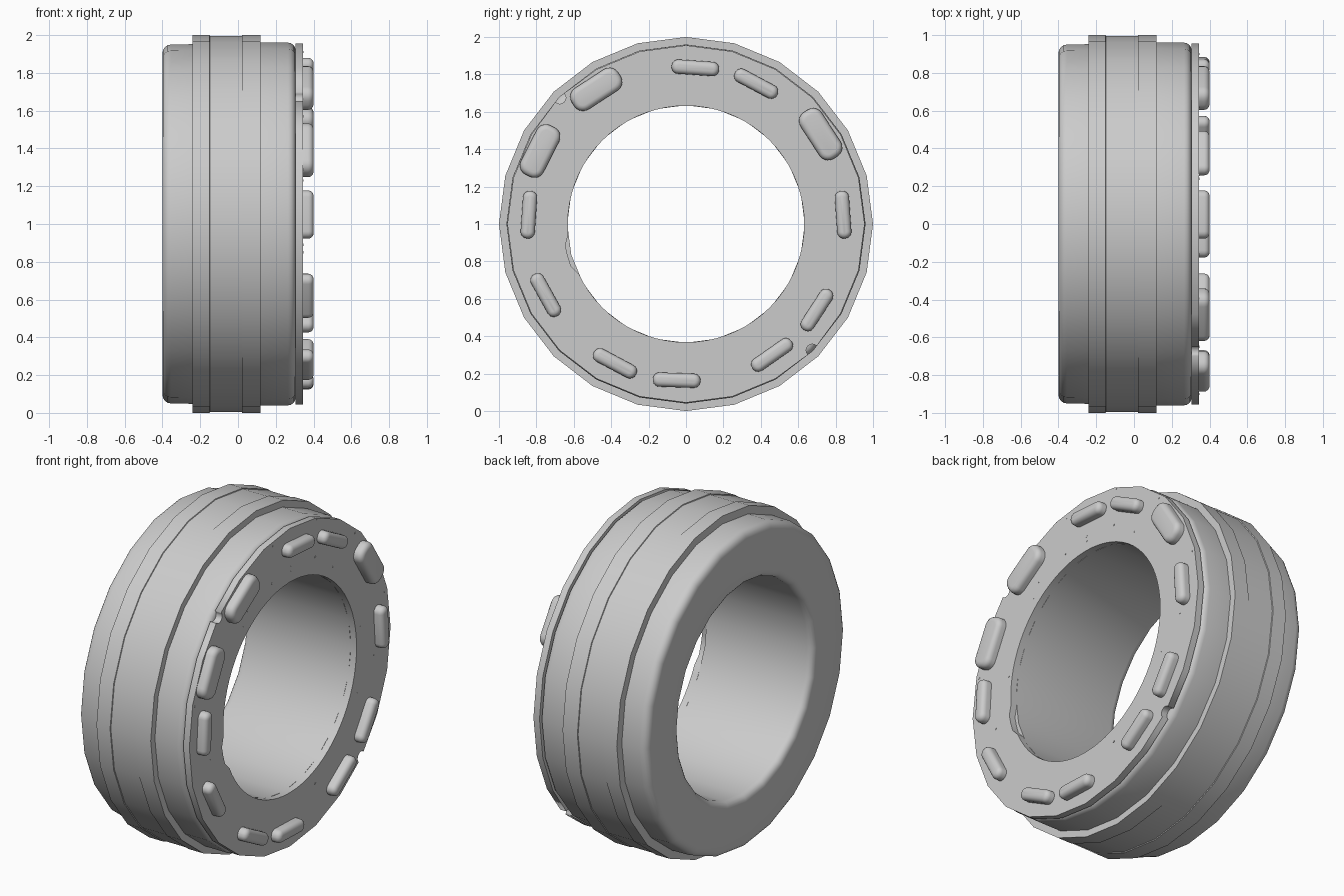
import bpy, bmesh
from math import sin, cos, pi, radians
from mathutils import Matrix, Vector

if "Cube" in bpy.data.objects:
    bpy.data.objects.remove(bpy.data.objects["Cube"], do_unlink=True)

SIDES = 24
GREY = bpy.data.materials.new("plain grey")
GREY.use_nodes = True
GREY.diffuse_color = (0.6, 0.6, 0.6, 1)
GREY.node_tree.nodes["Principled BSDF"].inputs["Base Color"].default_value = GREY.diffuse_color

# Drawing plane (u, v, height) mapped to (y, z, x), centred on the ring axis
FACING = Matrix(((0, 0, 1, 0), (1, 0, 0, 0), (0, 1, 0, 1), (0, 0, 0, 1)))


def finish(name, bm, angle=None):
    bmesh.ops.recalc_face_normals(bm, faces=bm.faces)
    mesh = bpy.data.meshes.new(name)
    bm.to_mesh(mesh)
    bm.free()
    mesh.materials.append(GREY)
    obj = bpy.data.objects.new(name, mesh)
    bpy.context.collection.objects.link(obj)
    if angle:
        bpy.ops.object.select_all(action='DESELECT')
        obj.select_set(True)
        bpy.context.view_layer.objects.active = obj
        bpy.ops.object.shade_smooth_by_angle(angle=radians(angle))
    return obj


def polar(r, a):
    return Vector((r * cos(a), r * sin(a), 0))


def corner(x, r, rad, start, steps=4):
    """Quarter-round profile corner, swept clockwise from the start angle."""
    return [(x + rad * cos(radians(start - 90 * i / steps)),
             r + rad * sin(radians(start - 90 * i / steps))) for i in range(steps + 1)]


def lathe(name, profile, angle):
    bm = bmesh.new()
    rings = [[bm.verts.new(FACING @ (polar(r, 2 * pi * i / SIDES) + Vector((0, 0, x))))
              for i in range(SIDES)] for x, r in profile]
    for j, ring in enumerate(rings):
        nxt = rings[(j + 1) % len(rings)]
        for i in range(SIDES):
            k = (i + 1) % SIDES
            bm.faces.new((ring[i], ring[k], nxt[k], nxt[i]))
    return finish(name, bm, angle)


# Ring body: rounded ends, raised middle band with two edge ridges
HOLE = 0.635
body = corner(-0.355, 0.905, 0.045, 180)
body += [(-0.24, 0.952), (-0.24, 1.0), (-0.15, 1.0), (-0.148, 0.995),
         (0.02, 0.995), (0.022, 1.0), (0.12, 1.0), (0.12, 0.96)]
body += corner(0.265, 0.92, 0.04, 90)
body += [(0.305, HOLE)]
body += corner(-0.36, HOLE + 0.04, 0.04, 270)
lathe("ring_body", body, 30)

# Flat board: polygon outline with two rim notches and one inner notch
outer = []
for i in range(SIDES):
    a = 2 * pi * i / SIDES
    centre = polar(0.955, a)
    if i in (9, 21):
        outer += [centre + polar(0.033, a - pi / 2 - pi * s / 8) for s in range(9)]
    else:
        outer.append(centre)
inner = []
for i in range(72):
    deg = i * 5
    inner.append(polar(0.655 if 187 < deg < 203 else 0.632, radians(deg)))

curve = bpy.data.curves.new("board", 'CURVE')
curve.dimensions = '2D'
curve.fill_mode = 'BOTH'
curve.extrude = 0.02
for loop in (outer, inner):
    spline = curve.splines.new('POLY')
    spline.points.add(len(loop) - 1)
    for point, p in zip(spline.points, loop):
        point.co = (p.x, p.y, 0, 1)
    spline.use_cyclic_u = True
curve.materials.append(GREY)
board = bpy.data.objects.new("board", curve)
board.matrix_world = Matrix.Translation((0.325, 0, 0)) @ FACING
bpy.context.collection.objects.link(board)
bpy.ops.object.select_all(action='DESELECT')
board.select_set(True)
bpy.context.view_layer.objects.active = board
bpy.ops.object.convert(target='MESH')


# Rounded pads standing on the board
def pad(name, y, z, tilt, length, width, round_side, round_top):
    bm = bmesh.new()
    bmesh.ops.create_cube(bm, size=1)
    bmesh.ops.scale(bm, verts=bm.verts, vec=(length, width, 0.06))
    upright = [e for e in bm.edges if abs(e.verts[0].co.z - e.verts[1].co.z) > 0.01]
    bmesh.ops.bevel(bm, geom=upright, offset=round_side, segments=5, profile=0.5, affect='EDGES')
    rim = [e for e in bm.edges if all(v.co.z > 0.02 for v in e.verts)]
    bmesh.ops.bevel(bm, geom=rim, offset=round_top, segments=4, profile=0.5, affect='EDGES')
    place = (FACING @ Matrix.Translation((y, z - 1, 0.37))
             @ Matrix.Rotation(radians(tilt), 4, 'Z'))
    bmesh.ops.transform(bm, matrix=place, verts=bm.verts)
    finish(name, bm, 40)


for n, (y, z, tilt) in enumerate([(-0.48, 1.72, 33), (-0.78, 1.39, 63), (0.72, 1.48, -57)]):
    pad(f"large_pad_{n + 1}", y, z, tilt, 0.295, 0.135, 0.055, 0.03)

small = [(0.05, 1.835, -4), (0.375, 1.75, -28), (0.84, 1.05, -86), (-0.84, 1.05, 86),
         (-0.75, 0.62, -61), (0.70, 0.54, 57), (0.46, 0.30, 35), (-0.38, 0.255, -28),
         (-0.05, 0.165, -2)]
for n, (y, z, tilt) in enumerate(small):
    pad(f"small_pad_{n + 1}", y, z, tilt, 0.255, 0.076, 0.036, 0.028)

# Tiny contact dots on the board
dots = [(-0.16, 1.91), (0.26, 1.91), (0.01, 1.72), (0.01, 1.69), (-0.17, 1.69), (0.24, 1.69),
        (0.62, 1.69), (-0.4, 1.61), (-0.44, 1.53), (0.41, 1.57), (0.9, 1.23), (-0.9, 1.23),
        (-0.65, 1.13), (0.67, 1.11), (0.8, 0.89), (-0.76, 0.85), (0.64, 0.72), (0.24, 0.33)]
bm = bmesh.new()
for y, z in dots:
    bmesh.ops.create_cone(bm, cap_ends=True, segments=8, radius1=0.006, radius2=0.006, depth=0.002,
                          matrix=FACING @ Matrix.Translation((y, z - 1, 0.3455)))
finish("contact_dots", bm)
